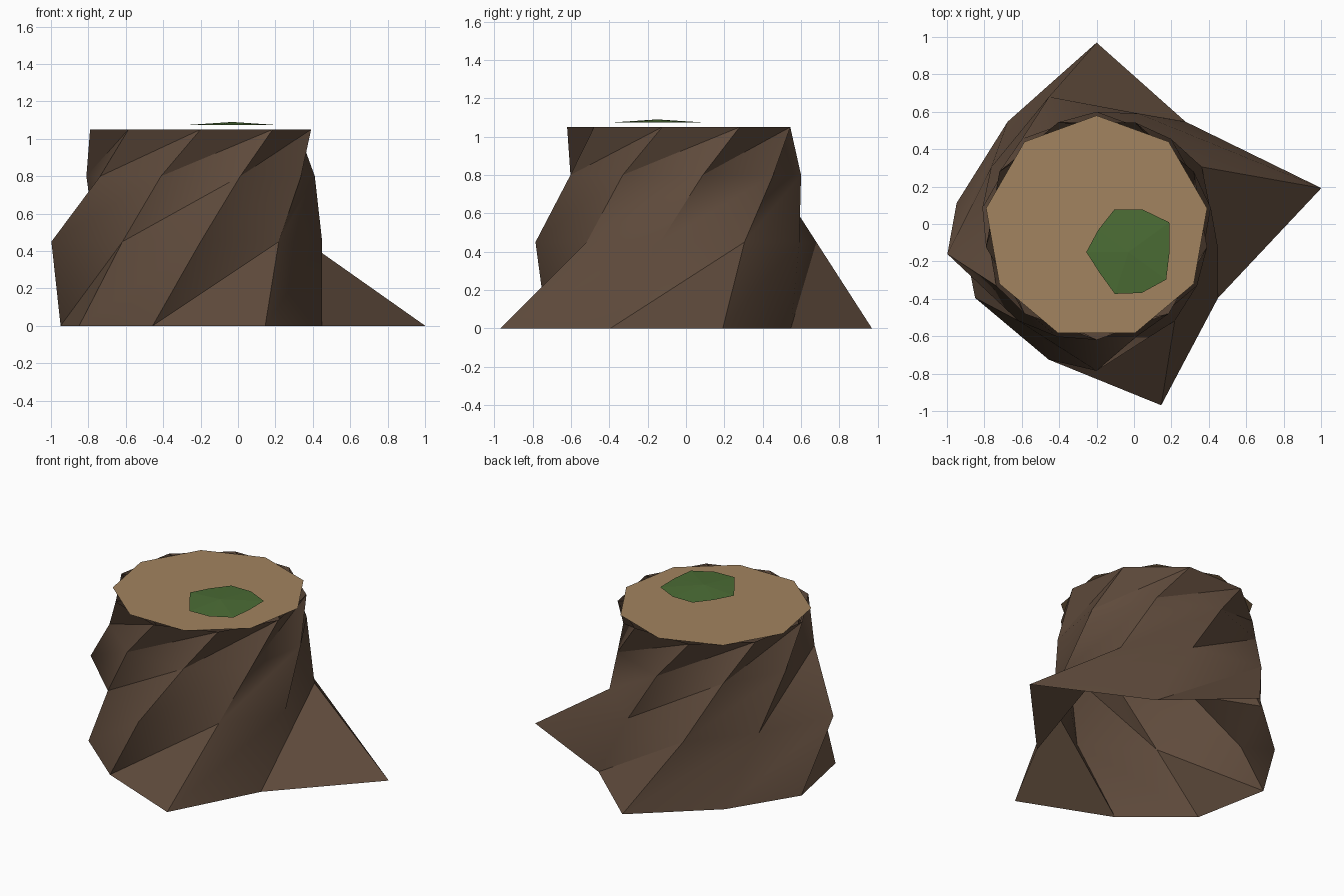
import bpy
from math import sin, cos, radians

if "Cube" in bpy.data.objects:
    bpy.data.objects.remove(bpy.data.objects["Cube"])

CX, CY, N = -0.20, -0.02, 9


def material(name, colour):
    m = bpy.data.materials.new(name)
    m.diffuse_color = (*colour, 1)
    m.use_nodes = True
    m.node_tree.nodes["Principled BSDF"].inputs["Base Color"].default_value = m.diffuse_color
    return m


def add_mesh(name, verts, faces, mat):
    me = bpy.data.meshes.new(name)
    me.from_pydata(verts, [], faces)
    me.materials.append(mat)
    me.update()
    ob = bpy.data.objects.new(name, me)
    bpy.context.collection.objects.link(ob)
    return ob


def ring(cx, cy, z, radii, start=0):
    step = 360 / len(radii)
    return [(cx + r * cos(radians(start + step * i)),
             cy + r * sin(radians(start + step * i)), z)
            for i, r in enumerate(radii)]


# Bark: open nine-sided tube, each ring twisted 20 degrees over the last,
# with three roots flaring at the ground and knots on the second ring
levels = [
    (0.00, [1.22, 0.74, 0.99, 0.74, 0.76, 0.75, 0.75, 1.01, 0.75]),
    (0.45, [0.65, 0.65, 0.745, 0.65, 0.81, 0.65, 0.765, 0.65, 0.66]),
    (0.80, [0.62] * N),
    (1.05, [0.60] * N),
]
verts, faces = [], []
for k, (z, radii) in enumerate(levels):
    verts += ring(CX, CY, z, radii, 10 + 20 * k)
for k in range(len(levels) - 1):
    for i in range(N):
        a, b = k * N + i, k * N + (i + 1) % N
        faces += [(a, b, b + N), (a, b + N, a + N)]
bark = add_mesh("bark", verts, faces, material("bark_brown", (0.115, 0.070, 0.045)))
bpy.context.view_layer.objects.active = bark
bark.select_set(True)
bpy.ops.object.shade_smooth_by_angle(angle=radians(45))

# Cut wood: flat disc on top
add_mesh("cut_top", ring(CX, CY, 1.05, [0.6] * N, 10), [tuple(range(N))],
         material("cut_wood", (0.36, 0.23, 0.115)))

# Moss: shallow irregular cone floating just above the cut
moss_r = [0.22, 0.27, 0.24, 0.24, 0.20, 0.225, 0.19, 0.235, 0.23, 0.25]
n = len(moss_r)
moss = ring(-0.03, -0.15, 1.075, moss_r) + [(-0.03, -0.15, 1.09)]
add_mesh("moss_patch", moss, [(i, (i + 1) % n, n) for i in range(n)],
         material("moss_green", (0.07, 0.15, 0.035)))
